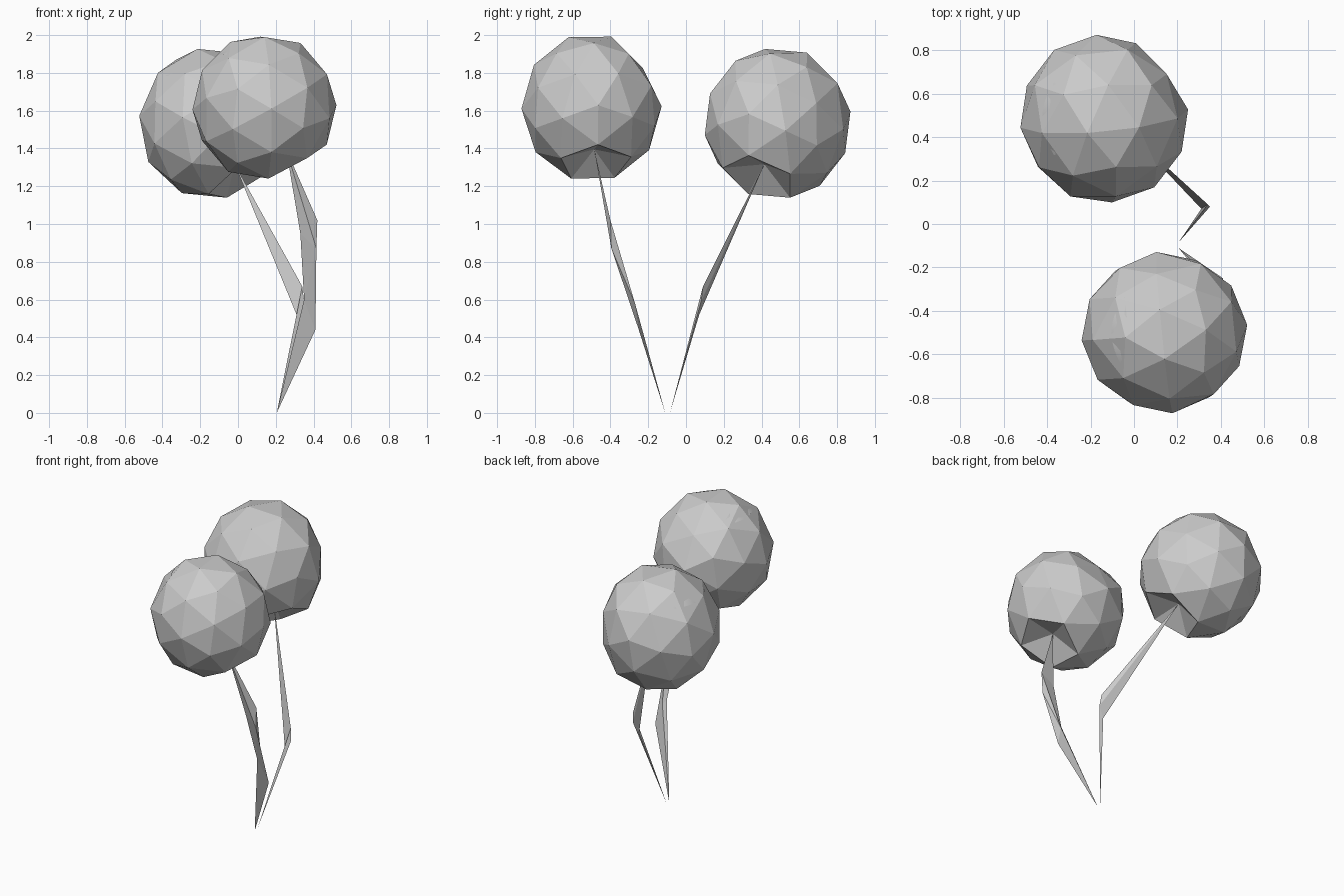
import bpy, bmesh, math
from mathutils import Vector, Quaternion

if "Cube" in bpy.data.objects:
    bpy.data.objects.remove(bpy.data.objects["Cube"])


def finish(bm, name):
    bmesh.ops.recalc_face_normals(bm, faces=bm.faces)
    me = bpy.data.meshes.new(name)
    bm.to_mesh(me)
    bm.free()
    ob = bpy.data.objects.new(name, me)
    bpy.context.collection.objects.link(ob)
    return ob


def fruit(name, centre, radii, axis, spin, flat, flat_dist):
    """Low-poly ball: dimple facing the stem, one flattened side."""
    c, flat = Vector(centre), Vector(flat).normalized()
    rot = Vector(axis).to_track_quat('Z', 'Y') @ Quaternion((0, 0, 1), math.radians(spin))
    bm = bmesh.new()
    bmesh.ops.create_icosphere(bm, subdivisions=2, radius=1)
    pole = max(bm.verts, key=lambda v: v.co.z)
    pole.co *= 0.64
    for v in bm.verts:
        p = rot @ v.co
        p = Vector(a * b for a, b in zip(p, radii))
        p -= flat * max(0, p.dot(flat) - flat_dist)
        v.co = c + p
    tip = pole.co.copy()
    finish(bm, name)
    return tip


def stem(name, base, rings, tip):
    """Three-sided stem that runs to a point at both ends."""
    bm = bmesh.new()
    b, t = bm.verts.new(base), bm.verts.new(tip)
    loops = [[bm.verts.new(p) for p in r] for r in rings]
    for i in range(3):
        j = (i + 1) % 3
        bm.faces.new((b, loops[0][j], loops[0][i]))
        bm.faces.new((t, loops[-1][i], loops[-1][j]))
        for lo, hi in zip(loops, loops[1:]):
            bm.faces.new((lo[i], lo[j], hi[j], hi[i]))
    bmesh.ops.triangulate(bm, faces=bm.faces)
    finish(bm, name)


def shine(name, centre, radius, tilt):
    """Slim curved highlight that just breaks the surface of the fruit."""
    c = Vector(centre)
    bm = bmesh.new()
    rows, n = [], 8
    for i in range(n + 1):
        a = math.radians(-26 + 52 * i / n)
        w = math.radians(1 + 6 * math.sin(math.pi * i / n))
        row = []
        for s in (-1, 0, 1):
            e = math.radians(tilt) + s * w
            d = Vector((-math.cos(a) * math.cos(e), math.sin(a),
                        math.cos(a) * math.sin(e)))
            row.append(bm.verts.new(c + d * radius * 0.965))
        rows.append(row)
    for p, q in zip(rows, rows[1:]):
        for k in range(2):
            bm.faces.new((p[k], p[k + 1], q[k + 1], q[k])).smooth = True
    finish(bm, name)


# Fruits
front_c, back_c = (0.14, -0.5, 1.617), (-0.137, 0.485, 1.533)
front_tip = fruit("front_fruit", front_c, (0.383, 0.373, 0.394),
                  (0.47, 0.06, -0.88), 20, (0, 1, 1), 0.34)
back_tip = fruit("back_fruit", back_c, (0.39, 0.392, 0.408),
                 (0.48, -0.28, -0.83), 10, (1, 1, 0), 0.348)

# Highlights
shine("front_shine", front_c, 0.385, 56)
shine("back_shine", back_c, 0.393, 48)

# Stems
stem("front_stem", (0.205, -0.11, 0),
     [[(0.41, -0.25, 0.44), (0.35, -0.29, 0.60), (0.37, -0.27, 0.58)],
      [(0.415, -0.395, 0.87), (0.33, -0.39, 0.95), (0.42, -0.40, 1.02)]],
     front_tip)
stem("back_stem", (0.205, -0.085, 0),
     [[(0.34, 0.09, 0.67), (0.31, 0.07, 0.52), (0.35, 0.08, 0.59)]],
     back_tip)
